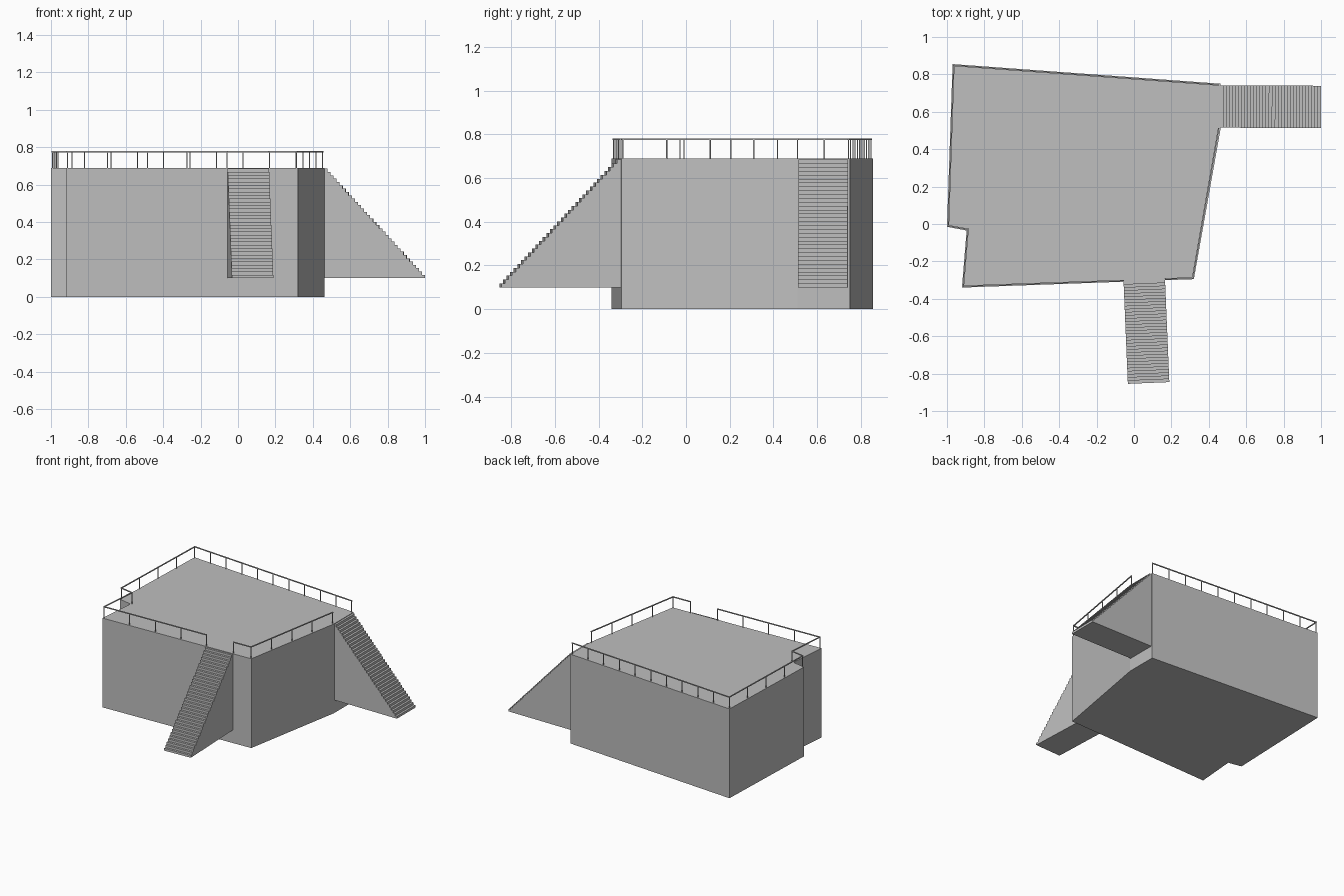
import bpy, bmesh
from mathutils import Vector, Matrix

cube = bpy.data.objects.get("Cube")
if cube:
    bpy.data.objects.remove(cube, do_unlink=True)

GREY = (0.52, 0.52, 0.52, 1)
grey = bpy.data.materials.new("plain grey")
grey.use_nodes = True
grey.diffuse_color = GREY
grey.node_tree.nodes["Principled BSDF"].inputs["Base Color"].default_value = GREY

DECK, RAIL_TOP = 0.69, 0.78
STAIR_BASE, STAIR_TOP, STEPS = 0.10, 0.685, 33


def finish(name, bm):
    bmesh.ops.recalc_face_normals(bm, faces=bm.faces)
    mesh = bpy.data.meshes.new(name)
    bm.to_mesh(mesh)
    bm.free()
    mesh.materials.append(grey)
    obj = bpy.data.objects.new(name, mesh)
    bpy.context.collection.objects.link(obj)
    return obj


def prism(name, points, sweep):
    """Extrude a closed polygon along the sweep vector."""
    bm = bmesh.new()
    face = bm.faces.new([bm.verts.new(p) for p in points])
    result = bmesh.ops.extrude_face_region(bm, geom=[face], use_keep_orig=True)
    moved = [v for v in result["geom"] if isinstance(v, bmesh.types.BMVert)]
    bmesh.ops.translate(bm, verts=moved, vec=sweep)
    return finish(name, bm)


def staircase(name, wall_mid, foot_mid, width):
    """Solid flight of steps rising from the foot to the wall."""
    wall, foot = Vector((*wall_mid, 0)), Vector((*foot_mid, 0))
    along = wall - foot
    across = Vector((-along.y, along.x, 0)).normalized() * width
    rise = (STAIR_TOP - STAIR_BASE) / STEPS
    start = foot - across / 2

    def at(step, level):
        point = start + along * (step / STEPS)
        point.z = STAIR_BASE + level * rise
        return point

    profile = [at(0, 0)]
    for i in range(STEPS):
        profile += [at(i, i + 1), at(i + 1, i + 1)]
    profile.append(at(STEPS, 0))
    prism(name, profile, across)


def add_box(bm, centre, size, direction):
    """Box whose x axis follows a horizontal direction."""
    turn = direction.to_track_quat('X', 'Z').to_matrix().to_4x4()
    bmesh.ops.create_cube(bm, size=1, matrix=Matrix.Translation(centre) @ turn
                          @ Matrix.Diagonal((*size, 1)))


def railing(name, path, bays):
    """Top rail on evenly spaced posts along each straight run."""
    bm = bmesh.new()
    thick, post = 0.007, 0.005
    height = RAIL_TOP - DECK
    points = [Vector((x, y, 0)) for x, y in path]
    for a, b, count in zip(points, points[1:], bays):
        run = b - a
        add_box(bm, (a + b) / 2 + Vector((0, 0, RAIL_TOP - thick / 2)),
                (run.length + thick, thick, thick), run)
        for i in range(count + 1):
            if i == 0 and a != points[0]:
                continue
            add_box(bm, a + run * (i / count) + Vector((0, 0, DECK + height / 2 - 0.001)),
                    (post, post, height - 0.002), run)
    finish(name, bm)


# Main block with its notched, skewed footprint
footprint = [(-0.97, 0.855), (-1.0, -0.015), (-0.895, -0.035), (-0.92, -0.34),
             (0.32, -0.295), (0.463, 0.51), (0.463, 0.75)]
prism("platform_block", [(x, y, 0) for x, y in footprint], Vector((0, 0, DECK)))

# Two stair flights
staircase("front_stairs", (0.055, -0.303), (0.078, -0.85), 0.222)
staircase("side_stairs", (0.462, 0.628), (1.0, 0.626), 0.226)

# Railings, open where the stairs arrive
railing("long_railing",
        [(-0.058, -0.302), (-0.912, -0.332), (-0.887, -0.028), (-0.992, -0.009),
         (-0.963, 0.847), (0.452, 0.743)], [4, 1, 1, 4, 10])
railing("corner_railing", [(0.168, -0.293), (0.313, -0.288), (0.452, 0.51)], [1, 4])
